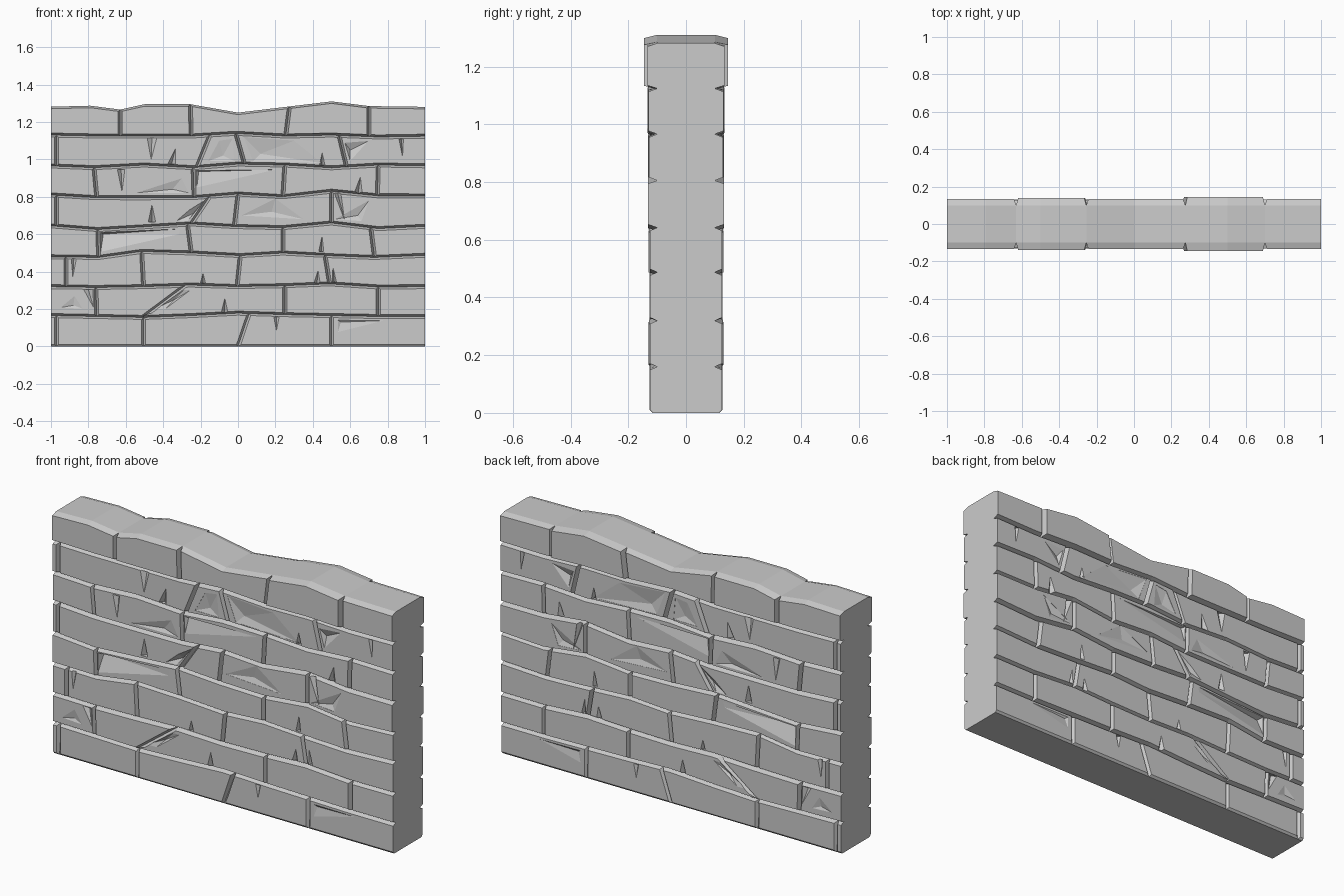
import bpy, bmesh, random
from mathutils import Vector

if "Cube" in bpy.data.objects:
    bpy.data.objects.remove(bpy.data.objects["Cube"])

random.seed(4)
GROOVE = 0.10     # half thickness at the bottom of the joints
E = 1.06          # built slightly long, then cut flat at x = +-1

# Height of the course lines at nine evenly spaced x positions
KX = [-1 + 0.25 * i for i in range(9)]
LINES = [
    [0] * 9,
    [.165, .16, .155, .165, .178, .17, .165, .16, .16],
    [.32, .315, .32, .328, .32, .325, .335, .318, .32],
    [.48, .475, .51, .50, .485, .50, .485, .475, .49],
    [.645, .625, .64, .655, .64, .635, .66, .63, .645],
    [.81, .795, .795, .795, .815, .80, .83, .805, .805],
    [.965, .955, .97, .955, .975, .97, .955, .97, .965],
    [1.13, 1.125, 1.125, 1.125, 1.14, 1.125, 1.13, 1.12, 1.125],
]
PROFILES = [list(zip(KX, z)) for z in LINES]
PROFILES.append([(-1, 1.28), (-.79, 1.287), (-.62, 1.265), (-.5, 1.295), (-.25, 1.295),
                 (0, 1.25), (.25, 1.28), (.5, 1.31), (.7, 1.285), (1, 1.28)])

# Upright joints of each course: (x at bottom, x at top)
JOINTS = [
    [(-.97, -.97), (-.505, -.505), (0, .06), (.5, .5)],
    [(-.755, -.76), (-.51, -.28), (.25, .25), (.75, .75)],
    [(-.92, -.92), (-.505, -.515), (-.005, .012), (.49, .465)],
    [(-.745, -.75), (-.25, -.27), (.24, .24), (.73, .71)],
    [(-.97, -.97), (-.25, -.15), (-.02, 0), (.5, .5)],
    [(-.755, -.77), (-.235, -.24), (.24, .25), (.745, .75)],
    [(-.97, -.97), (-.22, -.15), (.035, -.012), (.58, .54)],
    [(-.63, -.63), (-.25, -.255), (.255, .275), (.70, .70)],
]
TOP_DEPTH = [.134, .139, .133, .145, .134]


def height(line, x):
    p = PROFILES[line]
    x = max(-1, min(1, x))
    for (x0, z0), (x1, z1) in zip(p, p[1:]):
        if x <= x1:
            return z0 + (z1 - z0) * (x - x0) / (x1 - x0)
    return p[-1][1]


bm = bmesh.new()

# Shared vertices along every course line
rows = [[(-E, -E)] + j + [(E, E)] for j in JOINTS]
verts = []
for i in range(9):
    xs = set()
    if i < 8:
        xs |= {b for b, t in rows[i]}
    if i > 0:
        xs |= {t for b, t in rows[i - 1]}
    joints = list(xs)
    xs |= {x for x, z in PROFILES[i][1:-1] if all(abs(x - j) > .03 for j in joints)}
    verts.append({x: bm.verts.new((x, -GROOVE, height(i, x))) for x in sorted(xs)})

# Stones: one polygon each, raised out of the joints with a chamfer
for r, row in enumerate(rows):
    for c, ((b0, t0), (b1, t1)) in enumerate(zip(row, row[1:])):
        low = [v for x, v in verts[r].items() if b0 <= x <= b1]
        high = [v for x, v in verts[r + 1].items() if t0 <= x <= t1]
        f = bm.faces.new(low + high[::-1])
        f.normal_update()
        d = TOP_DEPTH[c] if r == 7 else random.uniform(.124, .130) + (.003 if r > 3 else 0)
        bmesh.ops.inset_individual(bm, faces=[f], thickness=.011, depth=d - GROOVE,
                                   use_even_offset=True)
for v in verts[0].values():
    v.co.y = -.115

# Thickness: draw the rim back to the middle, then mirror to the rear
rim = [e for e in bm.edges if e.is_boundary]
ext = bmesh.ops.extrude_edge_only(bm, edges=rim)["geom"]
for v in ext:
    if isinstance(v, bmesh.types.BMVert):
        v.co.y = 0
dup = bmesh.ops.duplicate(bm, geom=bm.verts[:] + bm.edges[:] + bm.faces[:])["geom"]
for v in dup:
    if isinstance(v, bmesh.types.BMVert):
        v.co.y *= -1
bmesh.ops.remove_doubles(bm, verts=bm.verts[:], dist=1e-5)

# Flat ends
for s in (-1, 1):
    cut = bmesh.ops.bisect_plane(bm, geom=bm.verts[:] + bm.edges[:] + bm.faces[:],
                                 plane_co=(s, 0, 0), plane_no=(s, 0, 0), clear_outer=True)
    bmesh.ops.holes_fill(bm, edges=[e for e in bm.edges if e.is_boundary], sides=0)
bmesh.ops.recalc_face_normals(bm, faces=bm.faces[:])


def make_object(name, mesh_bm):
    me = bpy.data.meshes.new(name)
    mesh_bm.to_mesh(me)
    mesh_bm.free()
    ob = bpy.data.objects.new(name, me)
    bpy.context.collection.objects.link(ob)
    return ob


wall = make_object("stone_wall", bm)

# Dents: outline on the stone face plus one deep point, on both sides
cut_bm = bmesh.new()


def dent(outline, deep, depth, surface=.131):
    for s in (-1, 1):
        pts = [Vector((x, s * y, z)) for x, z in outline for y in (surface, .2)]
        pts.append(Vector((deep[0], s * (surface - depth), deep[1])))
        vs = [cut_bm.verts.new(p) for p in pts]
        res = bmesh.ops.convex_hull(cut_bm, input=vs)
        junk = [v for v in res["geom_interior"] if isinstance(v, bmesh.types.BMVert)]
        bmesh.ops.delete(cut_bm, geom=junk, context='VERTS')


# Narrow chips: (left, right, z of base, apex x, apex z)
for x0, x1, zb, xa, za in [
        (-.642, -.608, .012, -.625, .125), (.187, .225, .157, .205, .06),
        (-.83, -.77, .303, -.765, .185), (-.092, -.052, .18, -.07, .265),
        (-.895, -.86, .47, -.885, .345), (-.205, -.17, .34, -.187, .41),
        (.40, .445, .34, .43, .43), (.50, .53, .345, .505, .45),
        (-.48, -.44, .665, -.46, .76), (.43, .46, .507, .45, .60),
        (-.645, -.605, .945, -.62, .825), (.62, .665, .82, .655, .91),
        (-.49, -.43, 1.115, -.465, .98), (-.38, -.33, .975, -.33, 1.075),
        (.435, .465, .97, .45, 1.035), (.86, .885, 1.11, .88, 1.01),
        (.515, .55, .82, .57, .675)]:
    dent([(x0, zb), (x1, zb), (xa, za)], ((x0 + x1) / 2, zb), .024)

# Broad broken facets: outline, deepest point, depth
for outline, deep, depth in [
        ([(-.735, .50), (-.735, .61), (-.285, .63), (-.29, .60)], (-.72, .60), .034),
        ([(-.22, .85), (-.225, .94), (.20, .945)], (-.21, .935), .018),
        ([(.03, 1.12), (.30, 1.10), (.45, .98), (.08, .99)], (.12, 1.03), .014),
        ([(.52, .03), (.52, .15), (.98, .145)], (.55, .13), .014),
        ([(.60, .99), (.57, 1.09), (.70, 1.10)], (.60, 1.05), .02),
        ([(-.99, .20), (-.80, .19), (-.87, .30)], (-.88, .22), .012),
        ([(-.47, .19), (-.28, .31), (-.24, .31), (-.40, .19)], (-.34, .25), .014),
        ([(-.33, .67), (-.27, .67), (-.18, .78), (-.26, .73)], (-.24, .71), .02),
        ([(-.55, .82), (-.30, .90), (-.26, .82)], (-.35, .84), .012),
        ([(.02, .70), (.20, .79), (.35, .68)], (.18, .72), .011),
        ([(.52, .68), (.66, .67), (.70, .78)], (.64, .70), .012),
        ([(-.10, 1.10), (-.03, 1.11), (-.02, .99), (-.16, .99)], (-.08, 1.02), .011)]:
    dent(outline, deep, depth)

bmesh.ops.recalc_face_normals(cut_bm, faces=cut_bm.faces[:])
cutter = make_object("dent_cutter", cut_bm)
cutter.hide_render = True

mod = wall.modifiers.new("dents", 'BOOLEAN')
mod.operation = 'DIFFERENCE'
mod.solver = 'EXACT'
mod.use_self = True
mod.object = cutter
bpy.context.view_layer.objects.active = wall
wall.select_set(True)
bpy.ops.object.modifier_apply(modifier=mod.name)
bpy.data.objects.remove(cutter)
